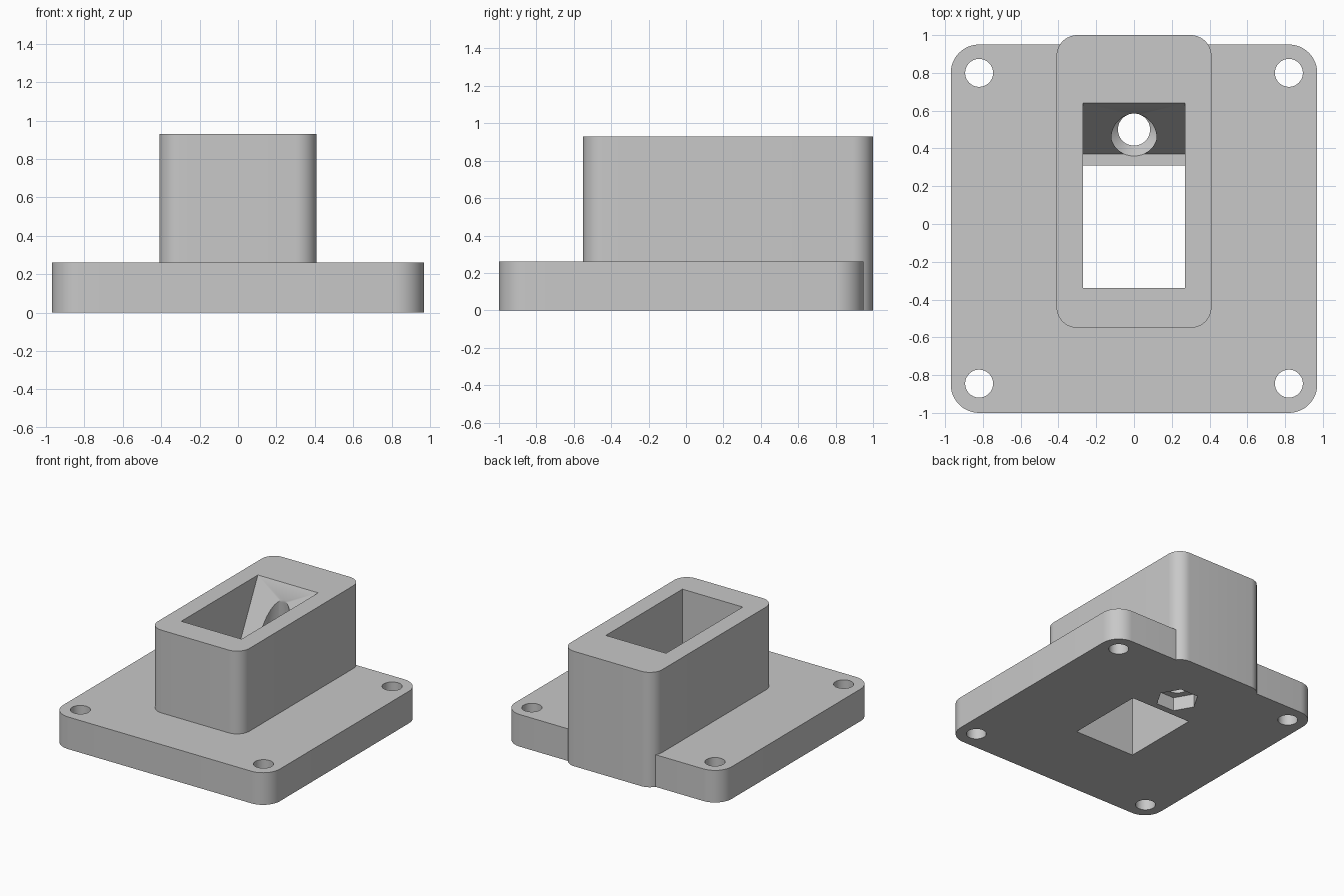
import bpy, bmesh, math

cube = bpy.data.objects.get("Cube")
if cube:
    bpy.data.objects.remove(cube, do_unlink=True)

grey = bpy.data.materials.new("light_grey")
grey.use_nodes = True
COLOUR = (0.58, 0.58, 0.58, 1)
grey.diffuse_color = COLOUR
grey.node_tree.nodes["Principled BSDF"].inputs["Base Color"].default_value = COLOUR


def extrude_outline(name, points, offset):
    """Solid made by sweeping a closed outline along an offset."""
    bm = bmesh.new()
    face = bm.faces.new([bm.verts.new(p) for p in points])
    swept = bmesh.ops.extrude_face_region(bm, geom=[face])["geom"]
    verts = [v for v in swept if isinstance(v, bmesh.types.BMVert)]
    bmesh.ops.translate(bm, verts=verts, vec=offset)
    bmesh.ops.recalc_face_normals(bm, faces=bm.faces)
    mesh = bpy.data.meshes.new(name)
    bm.to_mesh(mesh)
    bm.free()
    mesh.materials.append(grey)
    obj = bpy.data.objects.new(name, mesh)
    bpy.context.collection.objects.link(obj)
    return obj


def rounded_block(name, half_x, y0, y1, height, radius, steps=12):
    points = []
    corners = [(1, y1 - radius), (-1, y1 - radius), (-1, y0 + radius), (1, y0 + radius)]
    for quarter, (side, cy) in enumerate(corners):
        for i in range(steps + 1):
            a = (quarter + i / steps) * math.pi / 2
            points.append((side * (half_x - radius) + radius * math.cos(a),
                           cy + radius * math.sin(a), 0))
    return extrude_outline(name, points, (0, 0, height))


def prism(name, x, y, z0, z1, radius, sides):
    ring = [2 * math.pi * i / sides for i in range(sides)]
    points = [(x + radius * math.cos(a), y + radius * math.sin(a), z0) for a in ring]
    return extrude_outline(name, points, (0, 0, z1 - z0))


def lathe(name, y, profile, sides=48):
    """Closed solid turned around a vertical axis."""
    bm = bmesh.new()
    rings = [[bm.verts.new((r * math.cos(2 * math.pi * i / sides),
                            y + r * math.sin(2 * math.pi * i / sides), z))
              for i in range(sides)] for r, z in profile]
    for low, high in zip(rings, rings[1:]):
        for i in range(sides):
            j = (i + 1) % sides
            bm.faces.new((low[i], low[j], high[j], high[i]))
    bm.faces.new(rings[0][::-1])
    bm.faces.new(rings[-1])
    mesh = bpy.data.meshes.new(name)
    bm.to_mesh(mesh)
    bm.free()
    mesh.materials.append(grey)
    obj = bpy.data.objects.new(name, mesh)
    bpy.context.collection.objects.link(obj)
    return obj


def combine(target, tool, operation):
    mod = target.modifiers.new(operation, "BOOLEAN")
    mod.operation = operation
    mod.solver = "EXACT"
    mod.object = tool
    bpy.context.view_layer.objects.active = target
    bpy.ops.object.modifier_apply(modifier=mod.name)
    bpy.data.objects.remove(tool, do_unlink=True)


# Flanged base plate joined with the upright housing
body = rounded_block("mounting_body", 0.97, -1.0, 0.95, 0.26, 0.15)
combine(body, rounded_block("housing", 0.41, -0.55, 1.0, 0.93, 0.11), "UNION")

# Through opening with a sloping back wall and small ledge
chute = [(-0.34, -0.1), (-0.34, 1.03), (0.69, 1.03), (0.37, 0.39), (0.31, 0.39), (0.31, -0.1)]
combine(body, extrude_outline("chute_cutter", [(-0.27, y, z) for y, z in chute],
                              (0.54, 0, 0)), "DIFFERENCE")

# Screw bore with widened seat, and nut pocket underneath
bore = [(0.085, -0.1), (0.085, 0.33), (0.14, 0.39), (0.13, 0.55), (0.085, 0.80), (0.085, 1.1)]
combine(body, lathe("bore_cutter", 0.5, bore), "DIFFERENCE")
combine(body, prism("nut_cutter", 0, 0.5, -0.1, 0.11, 0.16, 6), "DIFFERENCE")

# Four corner bolt holes
for x in (-0.82, 0.82):
    for y in (-0.845, 0.80):
        combine(body, prism("bolt_cutter", x, y, -0.1, 0.4, 0.074, 40), "DIFFERENCE")

# Smooth the round surfaces, keep edges sharp
bpy.ops.object.select_all(action="DESELECT")
body.select_set(True)
bpy.context.view_layer.objects.active = body
bpy.ops.object.shade_smooth_by_angle(angle=math.radians(30))
